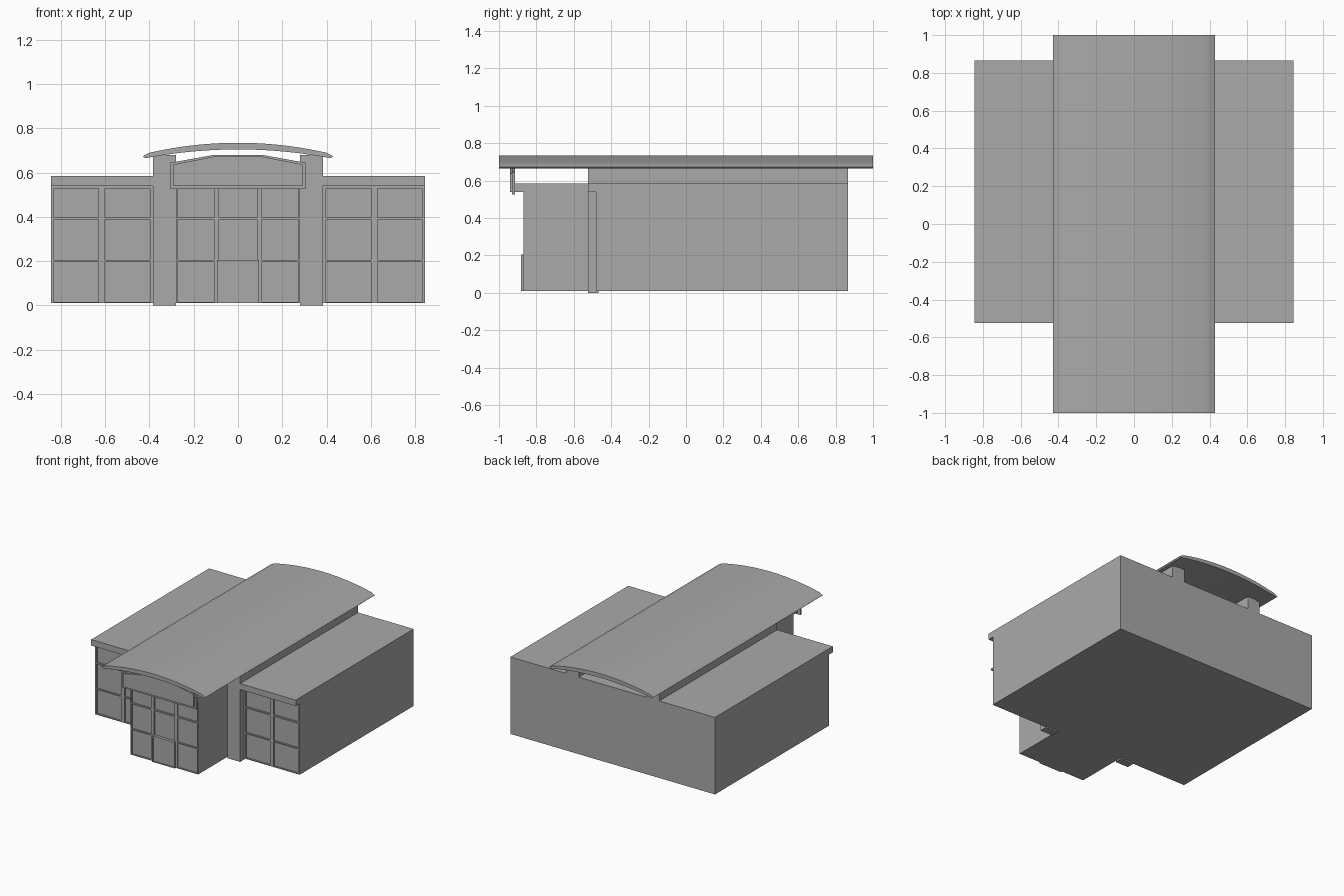
import bpy, bmesh

cube = bpy.data.objects.get("Cube")
if cube:
    bpy.data.objects.remove(cube, do_unlink=True)

grey = bpy.data.materials.new("plain grey")
grey.use_nodes = True
colour = (0.4, 0.4, 0.4, 1)
grey.diffuse_color = colour
grey.node_tree.nodes["Principled BSDF"].inputs["Base Color"].default_value = colour


def finish(name, bm):
    bmesh.ops.recalc_face_normals(bm, faces=bm.faces)
    mesh = bpy.data.meshes.new(name)
    bm.to_mesh(mesh)
    bm.free()
    mesh.materials.append(grey)
    obj = bpy.data.objects.new(name, mesh)
    bpy.context.collection.objects.link(obj)
    return obj


def extrude(name, profile, y0, y1):
    """Solid from an x-z outline, running from y0 to y1."""
    bm = bmesh.new()
    face = bm.faces.new([bm.verts.new((x, y0, z)) for x, z in profile])
    out = bmesh.ops.extrude_face_region(bm, geom=[face])
    verts = [g for g in out["geom"] if isinstance(g, bmesh.types.BMVert)]
    bmesh.ops.translate(bm, verts=verts, vec=(0, y1 - y0, 0))
    return finish(name, bm)


def box(name, x, y, z):
    return extrude(name, [(x[0], z[0]), (x[1], z[0]), (x[1], z[1]), (x[0], z[1])], *y)


def window_frame(name, uprights, rails, y0, y1):
    """Grid of bars standing in front of the recessed panes."""
    for i, x in enumerate(uprights):
        box(f"{name}_upright_{i}", x, (y0, y1), (rails[0][0], rails[-1][1]))
    for i, z in enumerate(rails):
        for j in range(len(uprights) - 1):
            box(f"{name}_rail_{i}_{j}", (uprights[j][1], uprights[j + 1][0]), (y0, y1), z)


FLOOR, EAVE, TOP = 0.01, 0.54, 0.585
FRONT, BACK = -0.525, 0.865
rails = [(FLOOR, 0.016), (0.197, 0.205), (0.388, 0.398), (0.528, EAVE)]

# Main hall and the projecting entrance block
box("main_hall", (-0.845, 0.845), (-0.468, BACK), (FLOOR, TOP))
box("entrance_block", (-0.28, 0.28), (-0.86, -0.468), (FLOOR, TOP))
box("entrance_canopy", (-0.28, 0.28), (-0.915, -0.86), (EAVE, TOP))

# Wings: fascia, glazing bars, columns and upper walls on both sides
for side, s in (("left", 1), ("right", -1)):
    def span(a, b):
        return tuple(sorted((s * a, s * b)))
    box(f"{side}_fascia", span(0.385, 0.845), (FRONT, -0.468), (EAVE, TOP))
    bars = sorted([span(0.385, 0.397), span(0.6, 0.63), span(0.832, 0.845)])
    window_frame(f"{side}_window", bars, rails, -0.48, -0.468)
    box(f"{side}_column", span(0.28, 0.385), (FRONT, -0.468), (0, 0.68))
    box(f"{side}_upper_wall", span(0.28, 0.385), (-0.468, BACK), (TOP, 0.68))

# Entrance glazing and door
entrance_bars = [(-0.28, -0.27), (-0.108, -0.085), (0.085, 0.108), (0.27, 0.28)]
window_frame("entrance_window", entrance_bars, rails, -0.87, -0.86)
door_bars = [(-0.094, -0.085), (0.085, 0.094)]
window_frame("door_frame", door_bars, [(FLOOR, 0.016), (0.195, 0.205)], -0.882, -0.87)
box("door_panel", (-0.085, 0.085), (-0.876, -0.86), (0.016, 0.195))


# Blank gable board with a raised inner panel
def board(w, low, shoulder, peak):
    return [(-w, low), (w, low), (w, shoulder), (0.11, peak), (-0.11, peak), (-w, shoulder)]


extrude("gable_board", board(0.305, 0.525, 0.645, 0.68), -0.93, -0.915)
extrude("gable_panel", board(0.292, 0.54, 0.637, 0.672), -0.94, -0.93)

# Shallow vaulted roof with tapered edges
steps = [i / 12 for i in range(-12, 13)]
upper = [(0.4 * t, 0.735 - 0.045 * t * t) for t in steps]
lower = [(0.42 * t, 0.705 - 0.04 * t * t) for t in reversed(steps)]
roof = extrude("vaulted_roof", upper + [(0.43, 0.674)] + lower + [(-0.43, 0.674)], -1, 1)
bpy.ops.object.select_all(action="DESELECT")
roof.select_set(True)
bpy.context.view_layer.objects.active = roof
bpy.ops.object.shade_smooth_by_angle(angle=0.3)
